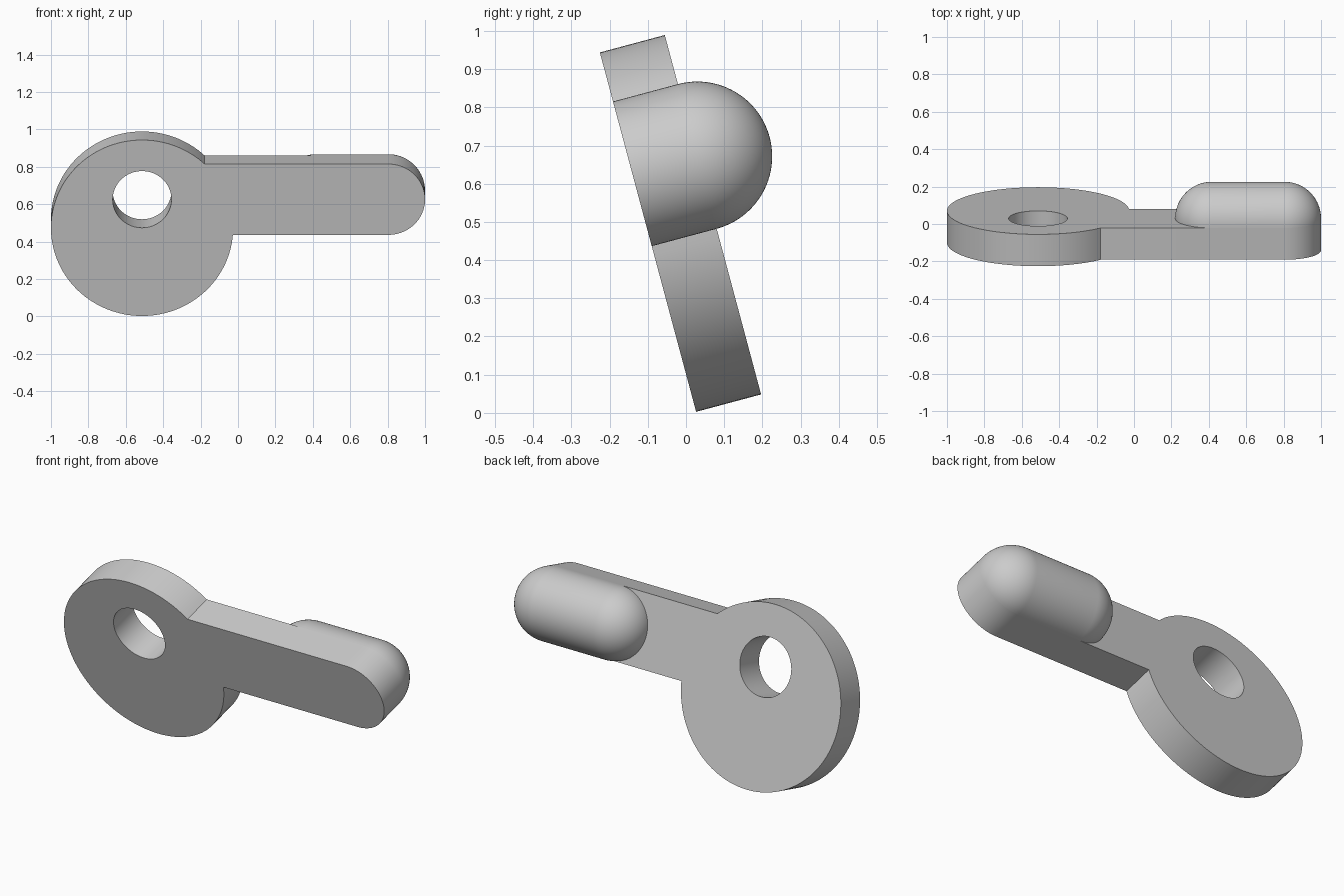
import bpy
import bmesh
from math import sin, cos, pi, asin, radians, sqrt
from mathutils import Vector

if "Cube" in bpy.data.objects:
    bpy.data.objects.remove(bpy.data.objects["Cube"])

THICK = 0.176         # plate thickness
DISC_X, DISC_R = -0.513, 0.487
HOLE_R = 0.157
ARM_Y, ARM_R = 0.158, 0.196   # arm axis and half width
TIP_X = 1 - ARM_R             # centre of the rounded arm end
DOME_X = 0.22 + ARM_R         # centre of the inner dome end

grey = bpy.data.materials.new("plain grey")
grey.use_nodes = True
colour = (0.6, 0.6, 0.6, 1)
grey.diffuse_color = colour
grey.node_tree.nodes["Principled BSDF"].inputs["Base Color"].default_value = colour


def arc(cx, cy, r, start, end, steps):
    """Points along an arc, both ends included."""
    angles = [start + (end - start) * i / steps for i in range(steps + 1)]
    return [Vector((cx + r * cos(a), cy + r * sin(a), 0)) for a in angles]


def add_loop(bm, points, closed=True):
    verts = [bm.verts.new(p) for p in points]
    ends = verts[1:] + verts[:1] if closed else verts[1:]
    return [bm.edges.new(pair) for pair in zip(verts, ends)]


def finish(bm, name):
    """Turn the bmesh into a leaning, smooth shaded object."""
    bmesh.ops.remove_doubles(bm, verts=bm.verts, dist=1e-5)
    bmesh.ops.recalc_face_normals(bm, faces=bm.faces)
    mesh = bpy.data.meshes.new(name)
    bm.to_mesh(mesh)
    bm.free()
    mesh.materials.append(grey)
    obj = bpy.data.objects.new(name, mesh)
    bpy.context.collection.objects.link(obj)
    obj.rotation_euler.x = radians(105)
    obj.location = (0, -0.0145, 0.496)
    bpy.ops.object.select_all(action='DESELECT')
    obj.select_set(True)
    bpy.context.view_layer.objects.active = obj
    bpy.ops.object.shade_smooth_by_angle(angle=radians(30))
    return obj


# Plate: disc and round-ended arm in one outline, with a round hole
upper = asin((ARM_Y + ARM_R) / DISC_R)
lower = asin((ARM_Y - ARM_R) / DISC_R)
bm = bmesh.new()
outline = arc(DISC_X, 0, DISC_R, upper, 2 * pi + lower, 112)
outline += arc(TIP_X, ARM_Y, ARM_R, -pi / 2, pi / 2, 48)
edges = add_loop(bm, outline)
edges += add_loop(bm, arc(DISC_X, ARM_Y, HOLE_R, 0, 2 * pi, 64)[:-1])
bmesh.ops.triangle_fill(bm, edges=edges, use_beauty=True, normal=(0, 0, 1))
bmesh.ops.translate(bm, verts=bm.verts, vec=(0, 0, -THICK / 2))
side = bmesh.ops.extrude_face_region(bm, geom=bm.faces[:], use_keep_orig=True)
top = [g for g in side["geom"] if isinstance(g, bmesh.types.BMVert)]
bmesh.ops.translate(bm, verts=top, vec=(0, 0, THICK))
finish(bm, "plate")

# Grip: half capsule on the back of the arm, spun from a profile
bm = bmesh.new()
profile = arc(DOME_X, 0, ARM_R, pi, pi / 2, 24) + arc(TIP_X, 0, ARM_R, pi / 2, 0, 24)
add_loop(bm, profile, closed=False)
bmesh.ops.spin(bm, geom=bm.verts[:] + bm.edges[:], cent=(0, 0, 0), axis=(1, 0, 0),
               angle=-pi, steps=48)
bmesh.ops.translate(bm, verts=bm.verts, vec=(0, ARM_Y, -THICK / 2))
grip = finish(bm, "grip")
